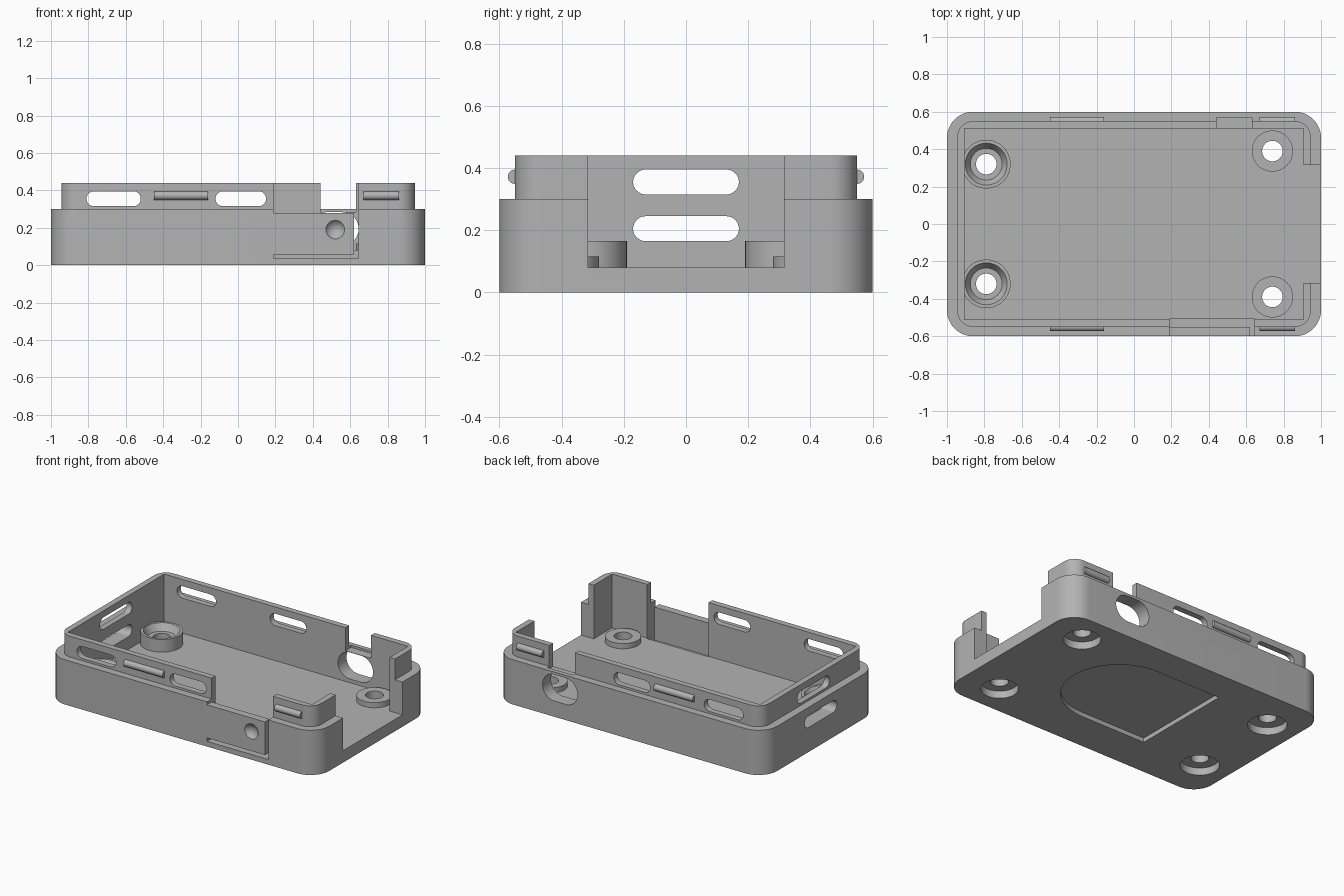
import bpy, bmesh, math
from mathutils import Vector

cube = bpy.data.objects.get("Cube")
if cube:
    bpy.data.objects.remove(cube, do_unlink=True)

grey = bpy.data.materials.new("plain grey plastic")
grey.use_nodes = True
colour = (0.45, 0.45, 0.45, 1)
grey.diffuse_color = colour
grey.node_tree.nodes["Principled BSDF"].inputs["Base Color"].default_value = colour


def rounded(u0, u1, v0, v1, radius=0, steps=12):
    """Outline of a rectangle with rounded corners."""
    if radius == 0:
        return [(u0, v0), (u1, v0), (u1, v1), (u0, v1)]
    corners = [(u1 - radius, v1 - radius), (u0 + radius, v1 - radius),
               (u0 + radius, v0 + radius), (u1 - radius, v0 + radius)]
    points = []
    for quarter, (cu, cv) in enumerate(corners):
        for i in range(steps + 1):
            a = (quarter + i / steps) * math.pi / 2
            points.append((cu + radius * math.cos(a), cv + radius * math.sin(a)))
    return points


def finish(name, bm):
    bmesh.ops.remove_doubles(bm, verts=bm.verts, dist=1e-5)
    bmesh.ops.recalc_face_normals(bm, faces=bm.faces)
    mesh = bpy.data.meshes.new(name)
    bm.to_mesh(mesh)
    bm.free()
    mesh.materials.append(grey)
    obj = bpy.data.objects.new(name, mesh)
    bpy.context.collection.objects.link(obj)
    return obj


def prism(name, outline, axis, low, high):
    """Extrude an outline along an axis."""
    place = {"x": lambda u, v, t: (t, u, v),
             "y": lambda u, v, t: (u, t, v),
             "z": lambda u, v, t: (u, v, t)}[axis]
    bm = bmesh.new()
    face = bm.faces.new([bm.verts.new(place(u, v, low)) for u, v in outline])
    extruded = bmesh.ops.extrude_face_region(bm, geom=[face])["geom"]
    shift = Vector(place(0, 0, high - low))
    bmesh.ops.translate(bm, vec=shift,
                        verts=[g for g in extruded if isinstance(g, bmesh.types.BMVert)])
    return finish(name, bm)


def box(name, x0, x1, y0, y1, z0, z1):
    return prism(name, rounded(x0, x1, y0, y1), "z", z0, z1)


def round_part(name, x, y, z0, z1, r_low, r_high=None):
    """Upright cylinder or cone."""
    bm = bmesh.new()
    bmesh.ops.create_cone(bm, cap_ends=True, segments=48, radius1=r_low,
                          radius2=r_high or r_low, depth=z1 - z0)
    bmesh.ops.translate(bm, vec=(x, y, (z0 + z1) / 2), verts=bm.verts)
    return finish(name, bm)


def combine(target, tool, operation="DIFFERENCE"):
    mod = target.modifiers.new("combine", "BOOLEAN")
    mod.operation = operation
    mod.solver = "EXACT"
    mod.object = tool
    bpy.context.view_layer.objects.active = target
    bpy.ops.object.modifier_apply(modifier=mod.name)
    bpy.data.objects.remove(tool, do_unlink=True)


FLOOR, RIM, TOP = 0.08, 0.30, 0.44

# Tray with a stepped lip
case = prism("case_tray", rounded(-1, 1, -0.6, 0.6, 0.14), "z", 0, RIM)
combine(case, prism("lip", rounded(-0.945, 0.945, -0.55, 0.55, 0.085), "z", 0.1, TOP), "UNION")
combine(case, box("cavity", -0.905, 0.905, -0.51, 0.51, FLOOR, 0.6))

# Screw standoffs, counterbored from below
for side in (-1, 1):
    for x, y, radius, top in ((-0.79, 0.32, 0.13, 0.165), (0.74, 0.39, 0.11, 0.115)):
        y *= side
        combine(case, round_part("standoff", x, y, 0.06, top, radius), "UNION")
        combine(case, round_part("screw_hole", x, y, -0.1, 0.3, 0.055))
        combine(case, round_part("counterbore", x, y, -0.1, 0.05, 0.115 if x > 0 else 0.12))
        if x < 0:
            combine(case, round_part("seat", x, y, 0.12, 0.17, 0.085, 0.115))

# Open end
combine(case, box("end_opening", 0.85, 1.2, -0.315, 0.315, FLOOR, 0.6))

# Vent slots on the closed end and both long sides
for z in (0.165, 0.315):
    combine(case, prism("end_vent", rounded(-0.17, 0.17, z, z + 0.08, 0.0399), "x", -1.2, -0.8))
for x0, x1 in ((-0.81, -0.52), (-0.12, 0.15)):
    combine(case, prism("side_vent", rounded(x0, x1, 0.315, 0.395, 0.0399), "y", -0.8, 0.8))

# Notch and cable hole in the back wall
combine(case, box("back_notch", 0.44, 0.63, 0.4, 0.57, 0.285, 0.6))
combine(case, prism("cable_hole", rounded(0.385, 0.645, 0.105, 0.283, 0.0888), "y", 0.4, 0.8))

# Flexible push tab in the front wall, held at one end
combine(case, box("tab_top", 0.19, 0.645, -0.8, -0.45, 0.28, 0.6))
combine(case, box("tab_thinning", 0.19, 0.645, -0.55, -0.505, 0.035, 0.5))
combine(case, box("tab_lower_slit", 0.19, 0.645, -0.8, -0.53, 0.035, 0.058))
combine(case, box("tab_end_slit", 0.62, 0.645, -0.8, -0.53, 0.04, 0.5))
bm = bmesh.new()
bmesh.ops.create_uvsphere(bm, u_segments=32, v_segments=16, radius=0.06)
bmesh.ops.translate(bm, vec=(0.52, -0.633, 0.19), verts=bm.verts)
combine(case, finish("finger_dimple", bm))

# Shallow arched recess underneath
arch = [(-0.35, 0.385), (-0.35, -0.325)]
for i in range(33):
    a = -math.pi / 2 + math.pi * i / 32
    arch.append((0.14 + 0.36 * math.cos(a), 0.03 + 0.355 * math.sin(a)))
combine(case, prism("base_recess", arch[:-1] + [(0.14, 0.385)], "z", -0.1, 0.03))

# Snap ridges on the lip
parts = [case]
for side, label in ((-1, "front"), (1, "back")):
    for x0, x1, where in ((-0.45, -0.16, "middle"), (0.67, 0.86, "corner")):
        y = side * 0.55
        ridge = prism(f"{label}_{where}_snap_ridge",
                      rounded(y - 0.023, y + 0.023, 0.349, 0.395, 0.0229, 6), "x", x0, x1)
        parts.append(ridge)

bpy.ops.object.select_all(action="DESELECT")
for part in parts:
    part.select_set(True)
bpy.context.view_layer.objects.active = case
bpy.ops.object.shade_smooth_by_angle(angle=math.radians(30))
